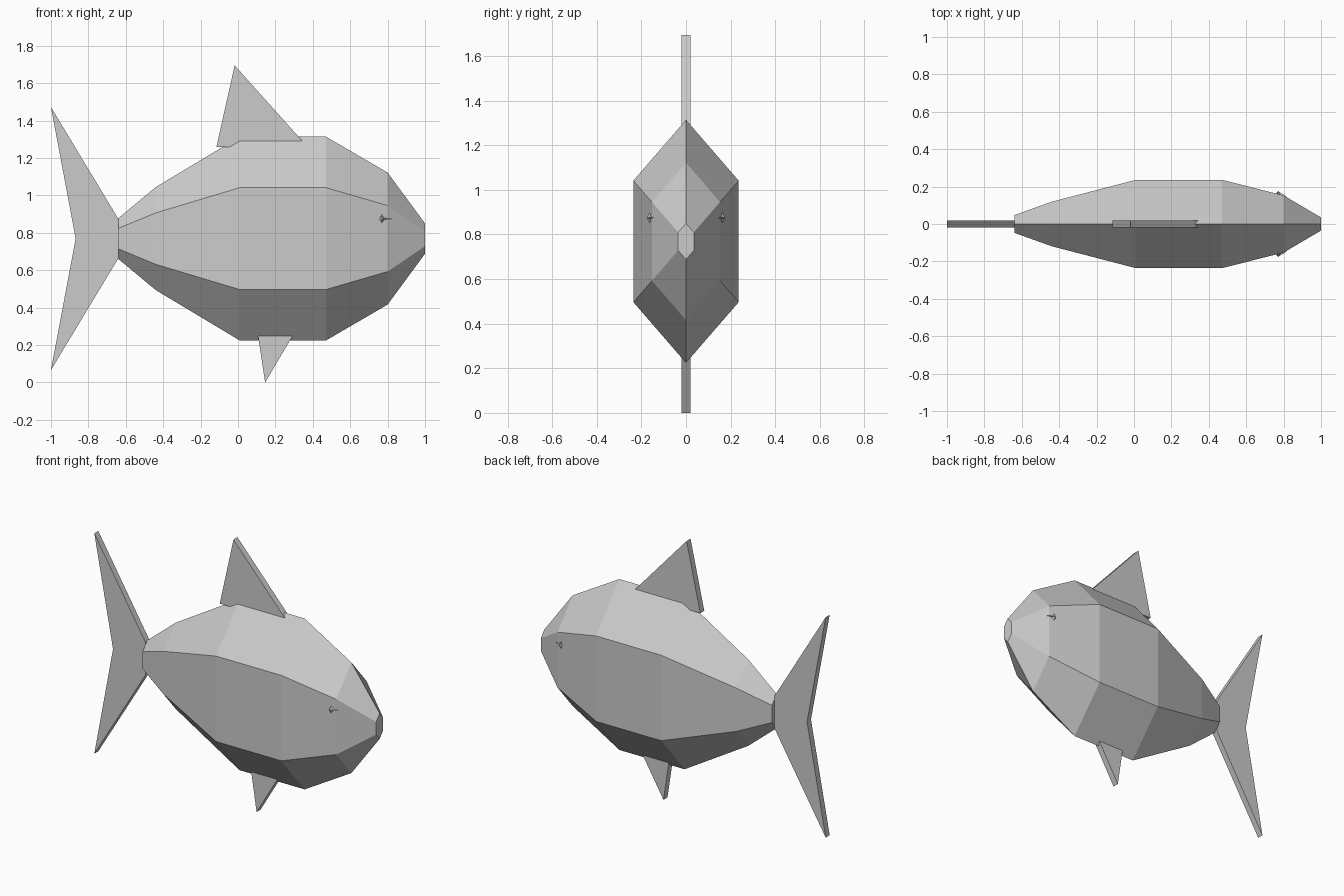
import bpy, bmesh
from math import sin, cos, pi

if "Cube" in bpy.data.objects:
    bpy.data.objects.remove(bpy.data.objects["Cube"])


def finish(name, bm):
    bmesh.ops.recalc_face_normals(bm, faces=bm.faces)
    mesh = bpy.data.meshes.new(name)
    bm.to_mesh(mesh)
    bm.free()
    obj = bpy.data.objects.new(name, mesh)
    bpy.context.collection.objects.link(obj)
    return obj


def fin(name, profile, half=0.02):
    """Flat plate: (x, z) outline extruded evenly about y = 0."""
    bm = bmesh.new()
    face = bm.faces.new([bm.verts.new((x, -half, z)) for x, z in profile])
    ext = bmesh.ops.extrude_face_region(bm, geom=[face])
    moved = [v for v in ext["geom"] if isinstance(v, bmesh.types.BMVert)]
    bmesh.ops.translate(bm, verts=moved, vec=(0, 2 * half, 0))
    return finish(name, bm)


# Body: narrow hexagonal rings (x, half height) along the length
MID_Z = 0.769
stations = [(-0.64, 0.109), (-0.44, 0.275), (0.01, 0.545),
            (0.47, 0.545), (0.80, 0.353), (1.0, 0.081)]
bm = bmesh.new()
rings = [[bm.verts.new((x, 0.5 * h * sin(i * pi / 3), MID_Z + h * cos(i * pi / 3)))
          for i in range(6)] for x, h in stations]
for a, b in zip(rings, rings[1:]):
    for i in range(6):
        j = (i + 1) % 6
        bm.faces.new((a[i], a[j], b[j], b[i]))
bm.faces.new(rings[0])
bm.faces.new(rings[-1])
finish("body", bm)

# Fins
fin("tail_fin", [(-0.64, 0.875), (-1.0, 1.472), (-0.868, 0.769),
                 (-1.0, 0.066), (-0.64, 0.663)])
fin("dorsal_fin", [(-0.115, 1.26), (-0.018, 1.695), (0.372, 1.26)])
fin("belly_fin", [(0.104, 0.27), (0.145, 0.0), (0.305, 0.27)])

# Eyes: small pointed studs, one on each side
outline = [(0.755, 0.893), (0.762, 0.882), (0.767, 0.904), (0.782, 0.88),
           (0.82, 0.875), (0.782, 0.87), (0.767, 0.846), (0.762, 0.868),
           (0.755, 0.857)]
for side, label in ((-1, "right"), (1, "left")):
    bm = bmesh.new()
    base = [bm.verts.new((x, side * (0.157 - max(0, x - 0.8) * 0.6), z))
            for x, z in outline]
    tip = bm.verts.new((0.77, side * 0.176, 0.875))
    for i, v in enumerate(base):
        bm.faces.new((v, base[(i + 1) % len(base)], tip))
    bm.faces.new(base)
    finish(label + "_eye", bm)
